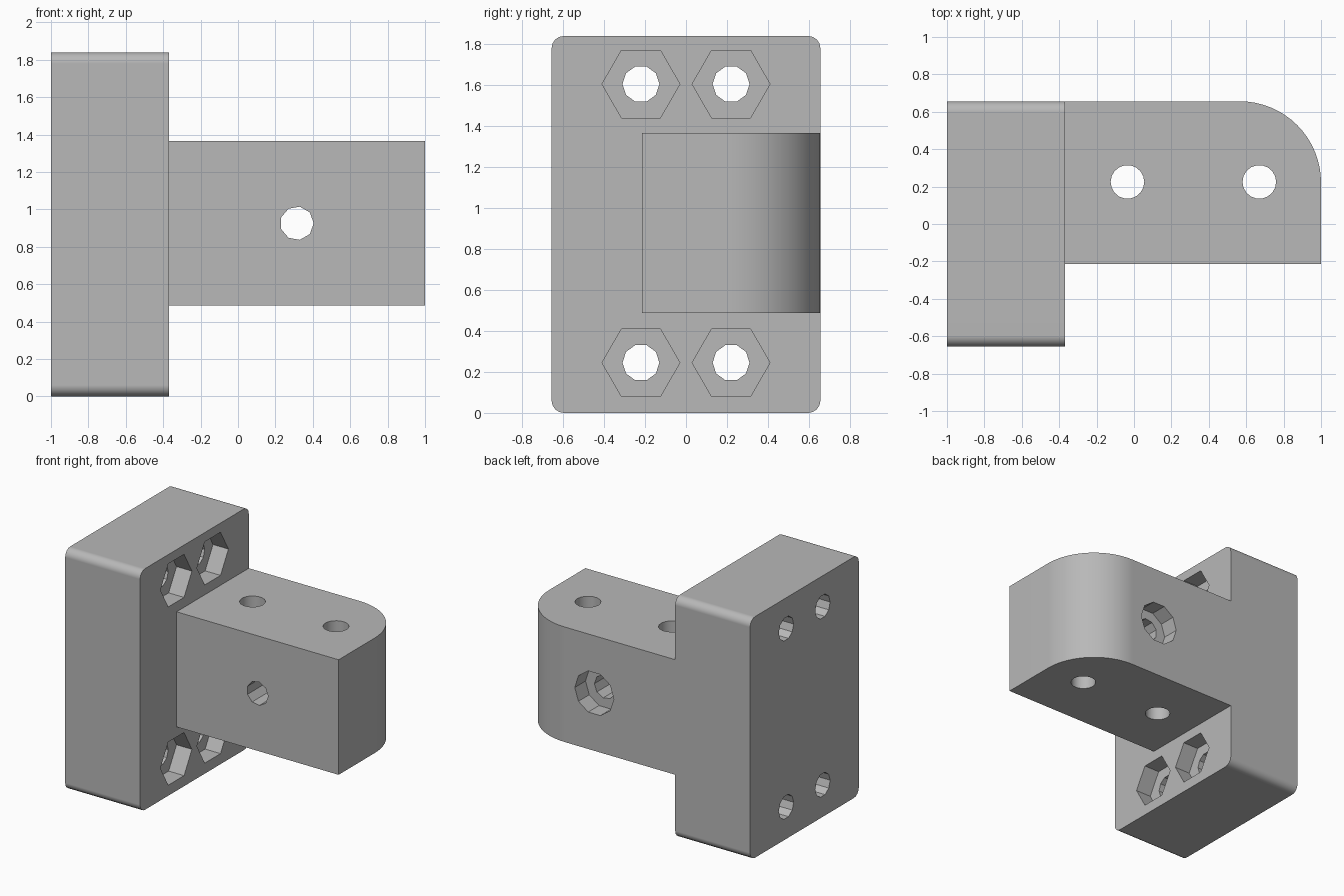
import bpy, bmesh
from math import pi, cos, sin, radians
from mathutils import Vector

if "Cube" in bpy.data.objects:
    bpy.data.objects.remove(bpy.data.objects["Cube"], do_unlink=True)

grey = bpy.data.materials.new("plain_grey")
grey.use_nodes = True
grey.diffuse_color = (0.48, 0.48, 0.48, 1)
grey.node_tree.nodes["Principled BSDF"].inputs["Base Color"].default_value = (0.48, 0.48, 0.48, 1)


def prism(name, outline, sweep):
    """Extrude a closed outline of 3D points along a vector."""
    bm = bmesh.new()
    face = bm.faces.new([bm.verts.new(p) for p in outline])
    grown = bmesh.ops.extrude_face_region(bm, geom=[face])["geom"]
    bmesh.ops.translate(bm, vec=sweep, verts=[v for v in grown if isinstance(v, bmesh.types.BMVert)])
    bmesh.ops.recalc_face_normals(bm, faces=bm.faces)
    mesh = bpy.data.meshes.new(name)
    bm.to_mesh(mesh)
    bm.free()
    mesh.materials.append(grey)
    obj = bpy.data.objects.new(name, mesh)
    bpy.context.collection.objects.link(obj)
    return obj


def arc(cx, cy, r, start, steps):
    """Quarter circle starting at an angle in degrees."""
    angles = [radians(start) + pi / 2 * i / steps for i in range(steps + 1)]
    return [(cx + r * cos(a), cy + r * sin(a)) for a in angles]


def bore(start, sweep, radius, sides, turn=0.0):
    """Cutter with a regular polygon section, running from start along an axis."""
    start, sweep = Vector(start), Vector(sweep)
    axis = max(range(3), key=lambda i: abs(sweep[i]))
    u, v = [Vector([float(i == k) for i in range(3)]) for k in range(3) if k != axis]
    ring = [start + radius * (u * cos(a) + v * sin(a))
            for a in (turn + 2 * pi * i / sides for i in range(sides))]
    cutter = prism("cutter", ring, sweep)
    cutter.hide_render = True
    return cutter


# Base plate with four rounded corners
W, H, R = 0.656, 1.84, 0.06
corners = [(W - R, H - R), (R - W, H - R), (R - W, R), (W - R, R)]
section = [p for i, (y, z) in enumerate(corners) for p in arc(y, z, R, 90 * i, 4)]
bracket = prism("mounting_bracket", [(-1, y, z) for y, z in section], (0.632, 0, 0))

# Arm with one large rounded corner
plan = [(-0.6, -0.215), (1, -0.215)] + arc(0.565, W - 0.435, 0.435, 0, 16) + [(-0.6, W)]
arm = prism("arm", [(x, y, 0.487) for x, y in plan], (0, 0, 0.878))

# Plate bolt holes with hexagonal nut pockets
cutters = []
for y in (-0.22, 0.22):
    for z in (0.245, 1.605):
        cutters.append(bore((-1.1, y, z), (1, 0, 0), 0.09, 10))
        cutters.append(bore((-0.498, y, z), (0.3, 0, 0), 0.19, 6))

# Arm pin holes, and the cross hole with its counterbore
for x in (-0.035, 0.67):
    cutters.append(bore((x, 0.225, 0.3), (0, 0, 1.3), 0.09, 18))
cutters.append(bore((0.315, -0.4, 0.926), (0, 1.3, 0), 0.09, 9))
cutters.append(bore((0.315, W - 0.13, 0.926), (0, 0.4, 0), 0.165, 10))

# Join the arm and cut the holes
bpy.ops.object.select_all(action='DESELECT')
bpy.context.view_layer.objects.active = bracket
bracket.select_set(True)
for other, operation in [(arm, 'UNION')] + [(c, 'DIFFERENCE') for c in cutters]:
    mod = bracket.modifiers.new("join", 'BOOLEAN')
    mod.operation, mod.solver, mod.object = operation, 'EXACT', other
    bpy.ops.object.modifier_apply(modifier=mod.name)
    bpy.data.objects.remove(other, do_unlink=True)

bpy.ops.object.shade_smooth_by_angle(angle=radians(30))
normals = bracket.modifiers.new("even_normals", 'WEIGHTED_NORMAL')
normals.keep_sharp = True
